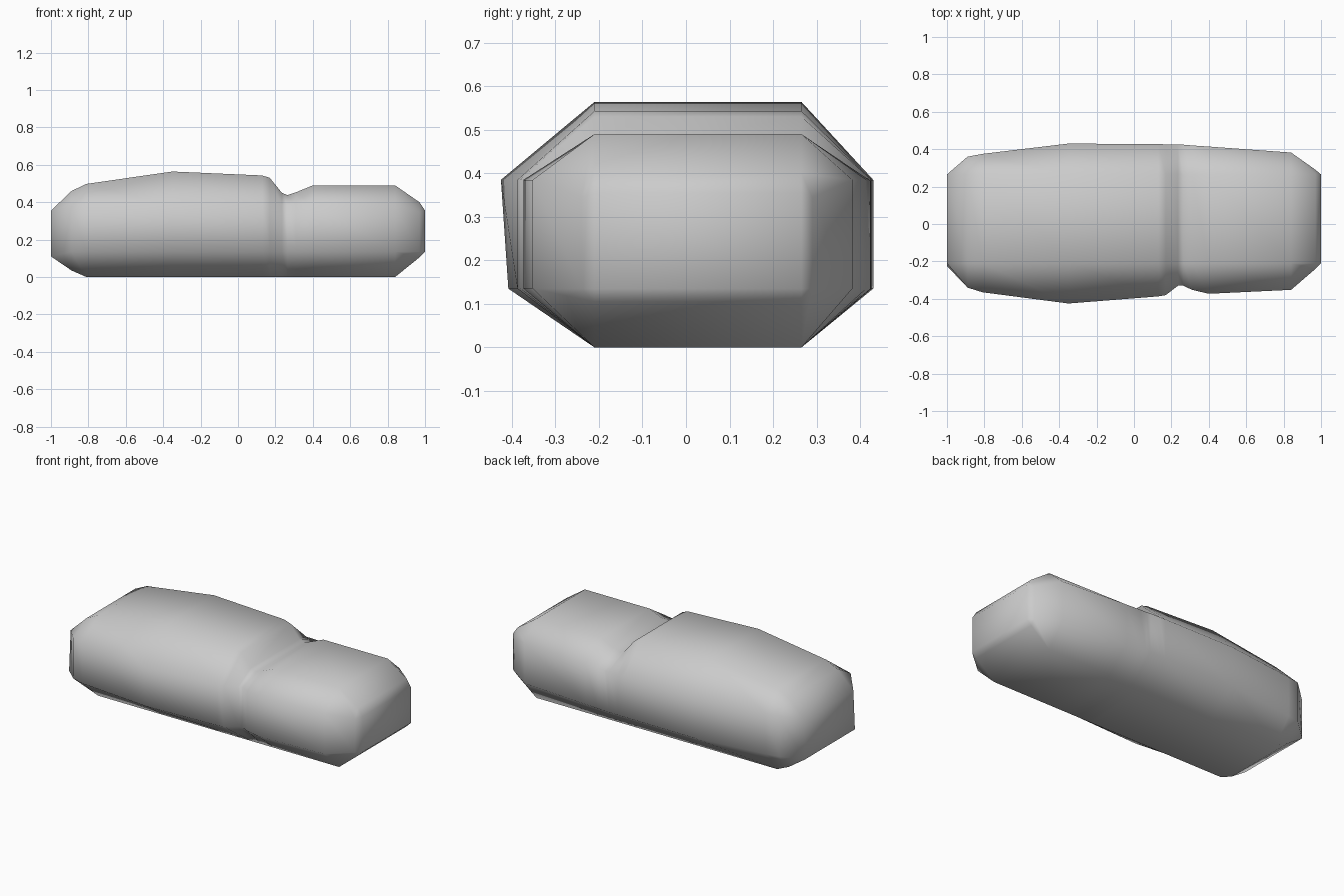
import bpy, bmesh

old = bpy.data.objects.get("Cube")
if old:
    bpy.data.objects.remove(old, do_unlink=True)

# Plain grey surface
grey = bpy.data.materials.new("plain grey")
grey.use_nodes = True
colour = (0.6, 0.6, 0.6, 1)
grey.diffuse_color = colour
grey.node_tree.nodes["Principled BSDF"].inputs["Base Color"].default_value = colour

# Stations along the body: x, front y, back y, bottom z, top z
STATIONS = [
    (-1, -.225, .27, .11, .355),
    (-.89, -.34, .36, .035, .46),
    (-.81, -.365, .375, 0, .498),
    (-.35, -.425, .43, 0, .564),
    (.13, -.387, .427, 0, .543),
    (.17, -.38, .426, 0, .53),
    (.235, -.33, .425, 0, .45),
    (.265, -.33, .424, 0, .438),
    (.31, -.352, .42, 0, .453),
    (.4, -.373, .414, 0, .49),
    (.84, -.352, .382, 0, .49),
    (.97, -.24, .29, .105, .4),
    (1, -.21, .265, .135, .355),
]
FLAT_FRONT, FLAT_BACK = -.21, .265


def section(x, front, back, bottom, top):
    """Chamfered box outline across the body."""
    low, high = max(.135, bottom), min(.385, top - .055)
    if abs(x) == 1:
        low, high = bottom, top
    return [(x, max(front, -.408), low), (x, FLAT_FRONT, bottom),
            (x, FLAT_BACK, bottom), (x, back, low), (x, back, high),
            (x, FLAT_BACK, top), (x, FLAT_FRONT, top), (x, front, high)]


# Body lofted through the stations, closed at both ends
bm = bmesh.new()
rings = [[bm.verts.new(p) for p in section(*s)] for s in STATIONS]
for a, b in zip(rings, rings[1:]):
    for i in range(8):
        j = (i + 1) % 8
        bm.faces.new((a[i], a[j], b[j], b[i]))
bm.faces.new(rings[0])
bm.faces.new(rings[-1][::-1])
bmesh.ops.remove_doubles(bm, verts=bm.verts, dist=.02)
bmesh.ops.recalc_face_normals(bm, faces=bm.faces)
mesh = bpy.data.meshes.new("body")
bm.to_mesh(mesh)
bm.free()
mesh.materials.append(grey)
mesh.shade_smooth()
body = bpy.data.objects.new("body", mesh)
bpy.context.collection.objects.link(body)
